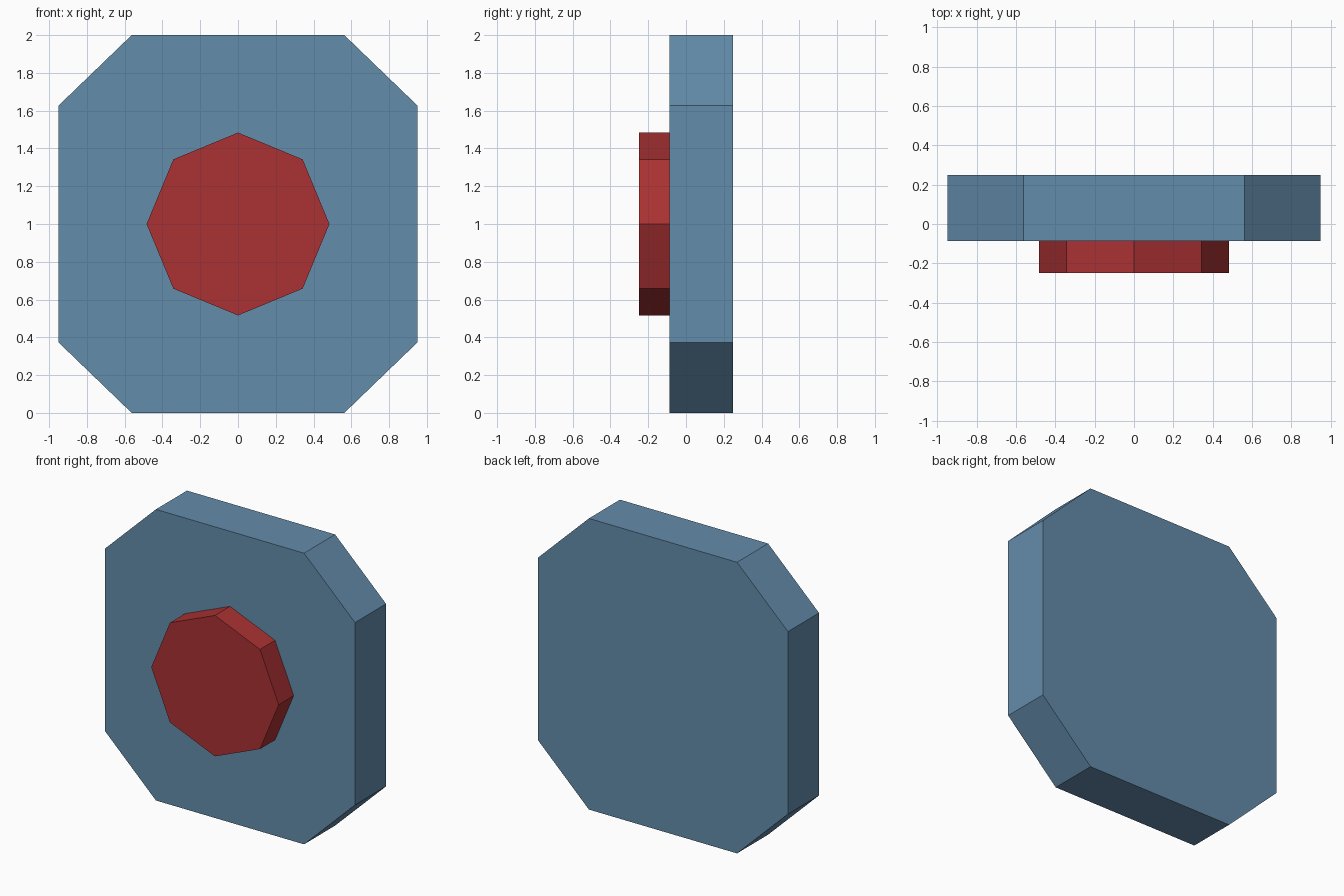
import bpy, bmesh, math

if "Cube" in bpy.data.objects:
    bpy.data.objects.remove(bpy.data.objects["Cube"])


def material(name, rgb):
    m = bpy.data.materials.new(name)
    m.diffuse_color = (*rgb, 1.0)
    m.use_nodes = True
    m.node_tree.nodes["Principled BSDF"].inputs["Base Color"].default_value = m.diffuse_color
    return m


def prism(name, outline, y_front, y_back, mat):
    """Extrude an (x, z) outline from y_front to y_back."""
    bm = bmesh.new()
    face = bm.faces.new([bm.verts.new((x, y_front, z)) for x, z in outline])
    ext = bmesh.ops.extrude_face_region(bm, geom=[face], use_keep_orig=True)
    moved = [g for g in ext["geom"] if isinstance(g, bmesh.types.BMVert)]
    bmesh.ops.translate(bm, verts=moved, vec=(0, y_back - y_front, 0))
    bmesh.ops.recalc_face_normals(bm, faces=bm.faces)
    me = bpy.data.meshes.new(name)
    bm.to_mesh(me)
    bm.free()
    me.materials.append(mat)
    ob = bpy.data.objects.new(name, me)
    bpy.context.collection.objects.link(ob)
    return ob


blue = material("steel_blue", (0.127, 0.262, 0.407))
red = material("red", (0.402, 0.031, 0.033))

HALF_W, HALF_H, MID_Z = 0.95, 1.0, 1.0
FLAT_X, FLAT_Z = 0.563, 0.627
JOIN_Y = -0.087

# Back plate: rectangle with its four corners cut off
corners = [(FLAT_X, HALF_H), (HALF_W, FLAT_Z), (HALF_W, -FLAT_Z), (FLAT_X, -HALF_H)]
outline = corners + [(-x, z) for x, z in reversed(corners)]
prism("back_plate", [(x, z + MID_Z) for x, z in outline], JOIN_Y, 0.25, blue)

# Button: eight-sided disc on the front of the plate
R = 0.484
ring = [(R * math.cos(i * math.pi / 4), MID_Z + R * math.sin(i * math.pi / 4))
        for i in range(8)]
prism("button", ring, -0.25, JOIN_Y, red)
